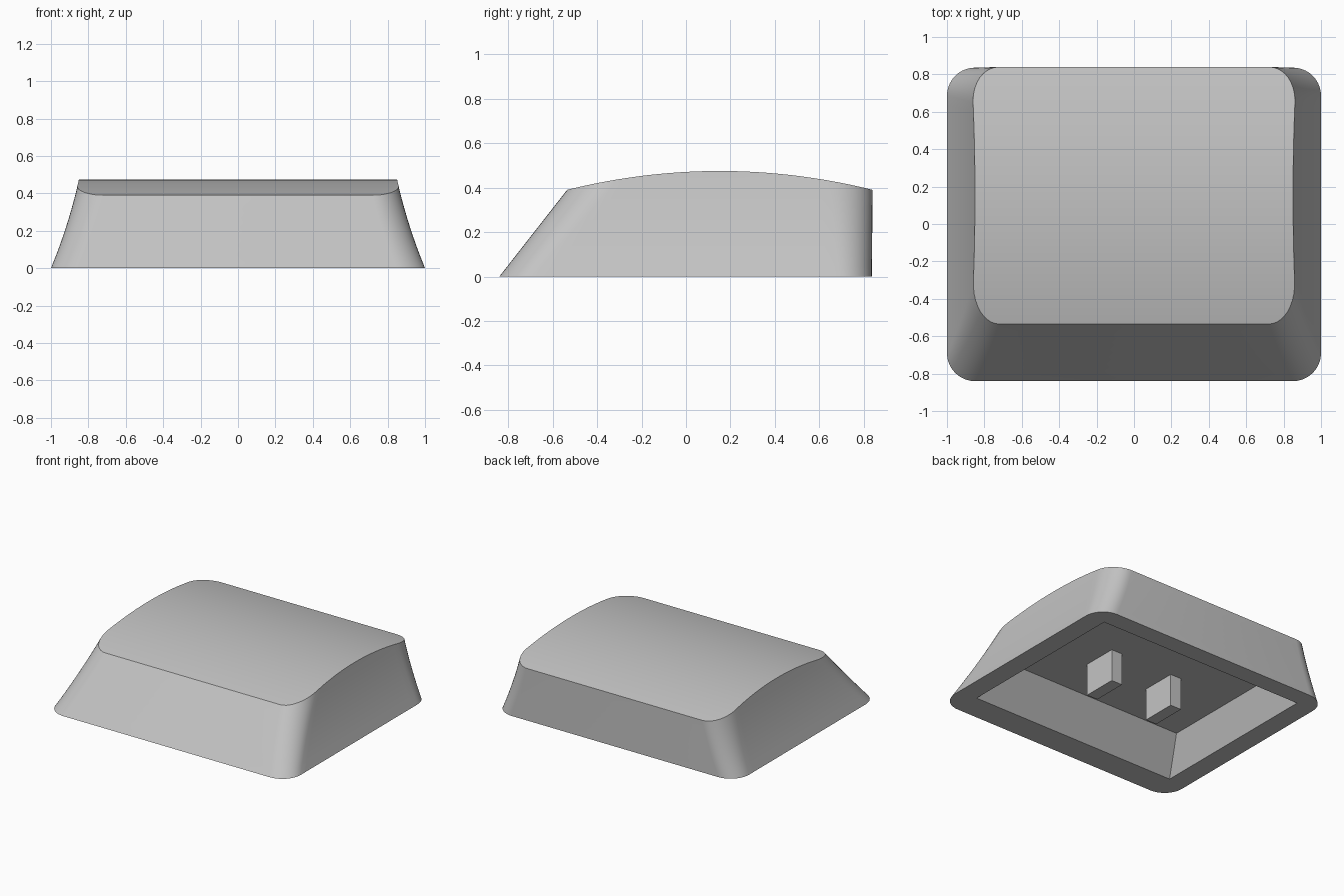
import bpy, bmesh
from math import sin, cos, pi, radians

if "Cube" in bpy.data.objects:
    bpy.data.objects.remove(bpy.data.objects["Cube"])

grey = bpy.data.materials.new("light grey plastic")
grey.use_nodes = True
colour = (0.55, 0.55, 0.55, 1)
grey.diffuse_color = colour
grey.node_tree.nodes["Principled BSDF"].inputs["Base Color"].default_value = colour

ARC, SIDE, LEVELS = 10, 24, 8
CEILING = 0.24


def make(name, bm):
    bmesh.ops.recalc_face_normals(bm, faces=bm.faces)
    mesh = bpy.data.meshes.new(name)
    bm.to_mesh(mesh)
    bm.free()
    mesh.materials.append(grey)
    obj = bpy.data.objects.new(name, mesh)
    bpy.context.collection.objects.link(obj)
    return obj


def crown(y):
    # Height of the arched top
    return 0.475 - 0.085 * ((y - 0.152) / 0.688) ** 2


def half_outline(z):
    # Right half of the rounded outline at height z, front to back
    hx = 1 - 0.41 * z + 0.2 * z * z
    front, back = -0.84 + 0.782 * z, 0.836 + 0.01 * z
    rx, ry = 0.15, 0.15 + 0.1 * z
    angles = [pi / 2 * i / ARC for i in range(ARC + 1)]
    y0, y1 = front + ry, back - ry
    pts = [(hx - rx + rx * sin(a), y0 - ry * cos(a)) for a in angles]
    pts += [(hx, y0 + (y1 - y0) * i / SIDE) for i in range(1, SIDE)]
    pts += [(hx - rx + rx * cos(a), y1 + ry * sin(a)) for a in angles]
    return pts


def box(name, bottom, top):
    # Box or tapered block from two rectangles (x0, x1, y0, y1, z)
    bm = bmesh.new()
    loops = [[bm.verts.new(p) for p in ((x0, y0, z), (x1, y0, z), (x1, y1, z), (x0, y1, z))]
             for x0, x1, y0, y1, z in (bottom, top)]
    for loop in loops:
        bm.faces.new(loop)
    for i in range(4):
        j = (i + 1) % 4
        bm.faces.new((loops[0][i], loops[0][j], loops[1][j], loops[1][i]))
    return make(name, bm)


# Rim heights: where each wall line meets the arched top
count = len(half_outline(0))
rim = []
for i in range(count):
    z = 0.43
    for _ in range(15):
        z = crown(half_outline(z)[i][1])
    rim.append(z)

# Solid cap body: walls lofted up to the rim, arched top, flat base
bm = bmesh.new()
rings = []
for level in range(LEVELS + 1):
    right, left = [], []
    for i in range(count):
        z = rim[i] * level / LEVELS
        x, y = half_outline(z)[i]
        right.append(bm.verts.new((x, y, z)))
        left.append(bm.verts.new((-x, y, z)))
    rings.append(right + left[::-1])
for low, high in zip(rings, rings[1:]):
    for i in range(len(low)):
        j = (i + 1) % len(low)
        bm.faces.new((low[i], low[j], high[j], high[i]))
for i in range(count - 1):
    bm.faces.new((right[i], right[i + 1], left[i + 1], left[i]))
bm.faces.new(rings[0])
cap = make("cap_shell", bm)

# Hollow underside, its walls parallel to the outer ones
d = 0.05
cutter = box("cavity_cutter",
             (-0.85 - 0.41 * d, 0.85 + 0.41 * d, -0.64 - 0.78 * d, 0.70, -d),
             (-0.757, 0.757, -0.455, 0.70, CEILING))
cutter.hide_render = True
cut = cap.modifiers.new("cavity", "BOOLEAN")
cut.operation, cut.solver, cut.object = "DIFFERENCE", "EXACT", cutter
bpy.context.view_layer.objects.active = cap
cap.select_set(True)
bpy.ops.object.modifier_apply(modifier=cut.name)
bpy.data.objects.remove(cutter)
bpy.ops.object.shade_smooth_by_angle(angle=radians(30))

# Two mounting prongs hanging from the ceiling
for name, side in (("left_prong", 1), ("right_prong", -1)):
    rect = (side * 0.26 - 0.045, side * 0.26 + 0.045, -0.13, 0.13)
    box(name, (*rect, 0), (*rect, CEILING + 0.01))
